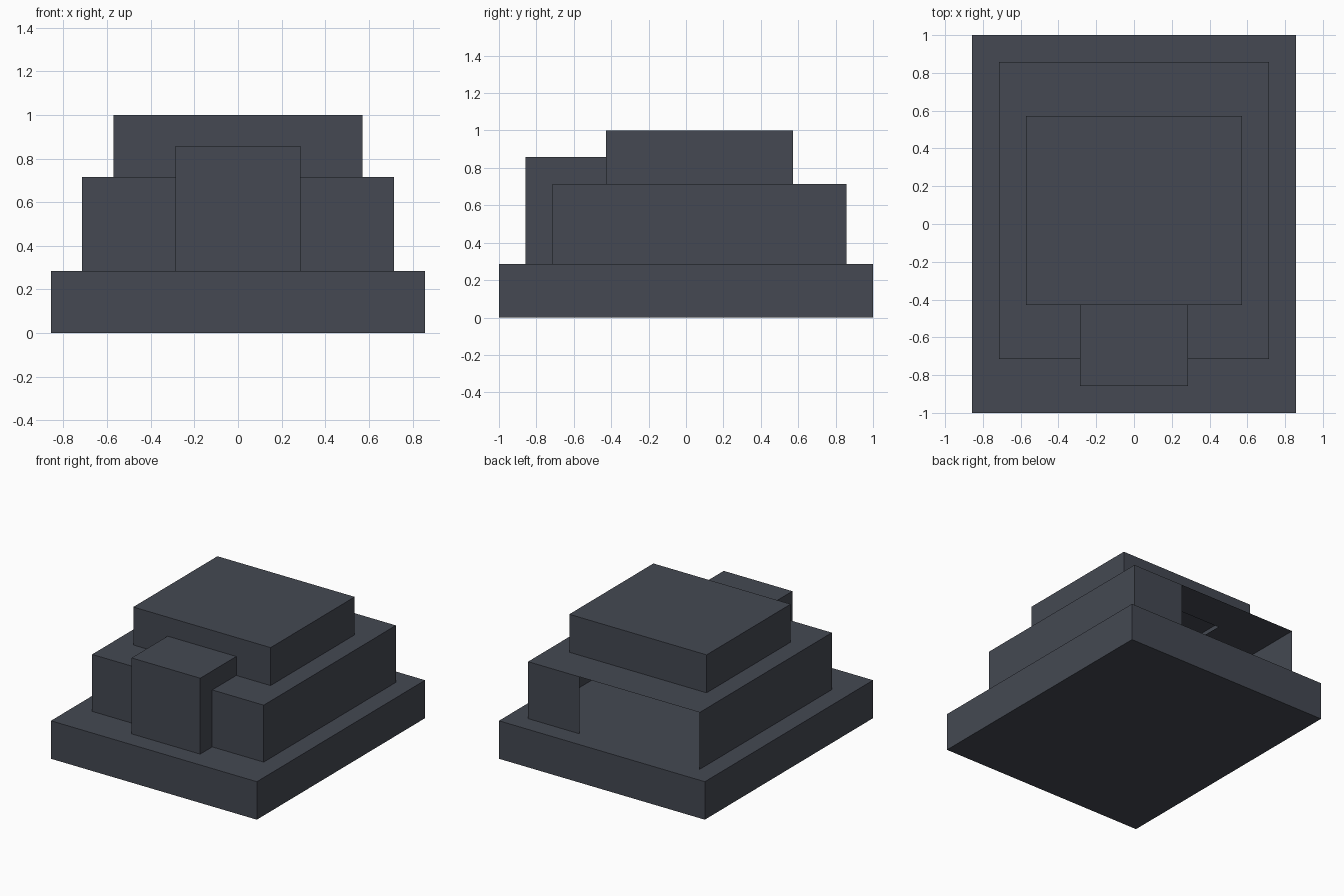
import bpy, bmesh

if "Cube" in bpy.data.objects:
    bpy.data.objects.remove(bpy.data.objects["Cube"])

U = 1 / 7  # modelling grid step

slate = bpy.data.materials.new("dark_slate")
slate.diffuse_color = (0.058, 0.066, 0.085, 1)
slate.use_nodes = True
slate.node_tree.nodes["Principled BSDF"].inputs["Base Color"].default_value = slate.diffuse_color


def sheet(name, polys, offset=(0, 0, 0)):
    """Thin-walled part from flat polygons given in grid steps."""
    bm = bmesh.new()
    for poly in polys:
        bm.faces.new([bm.verts.new([c * U for c in p]) for p in poly])
    bmesh.ops.remove_doubles(bm, verts=bm.verts, dist=1e-4)
    me = bpy.data.meshes.new(name)
    bm.to_mesh(me)
    bm.free()
    me.materials.append(slate)
    ob = bpy.data.objects.new(name, me)
    bpy.context.collection.objects.link(ob)
    return ob


def box(lo, hi, skip=""):
    """Box faces, without the sides named in skip (l r f k b t)."""
    (a, c, e), (b, d, f) = lo, hi
    sides = {
        "l": [(a, d, e), (a, c, e), (a, c, f), (a, d, f)],
        "r": [(b, c, e), (b, d, e), (b, d, f), (b, c, f)],
        "f": [(a, c, e), (b, c, e), (b, c, f), (a, c, f)],
        "k": [(b, d, e), (a, d, e), (a, d, f), (b, d, f)],
        "b": [(a, d, e), (b, d, e), (b, c, e), (a, c, e)],
        "t": [(a, c, f), (b, c, f), (b, d, f), (a, d, f)],
    }
    return [q for k, q in sides.items() if k not in skip]


def mirror_x(polys):
    return polys + [[(-x, y, z) for x, y, z in reversed(p)] for p in polys]


# Solid foundation slab
sheet("foundation", box((-6, -7, 0), (6, 7, 2)))

# Hollow main storey: side walls, front walls beside the porch, side roof strips
sheet("main_storey_walls", mirror_x([
    [(5, -5, 2), (5, 6, 2), (5, 6, 5), (5, -5, 5)],
    [(2, -5, 2), (5, -5, 2), (5, -5, 5), (2, -5, 5)],
    [(2, -5, 5), (5, -5, 5), (5, 6, 5), (2, 6, 5)],
]))
# Roof strip behind the stairwell hole
sheet("main_storey_back_roof", [[(-2, 4, 5), (2, 4, 5), (2, 6, 5), (-2, 6, 5)]])
# Back wall covers only one side, the rest is an open doorway
sheet("main_storey_back_wall", [[(5, 6, 2), (2, 6, 2), (2, 6, 5), (5, 6, 5)]])

# Upper storey, open underneath
sheet("upper_storey", box((-4, -3, 5), (4, 4, 7), "b"))

# Front porch block, stepped back over the main storey
side = [(2, -6, 2), (2, -5, 2), (2, -5, 5), (2, -3, 5), (2, -3, 6), (2, -6, 6)]
sheet("front_porch", mirror_x([side]) + box((-2, -6, 2), (2, -3, 6), "lrkb")[:1]
      + [[(-2, -6, 6), (2, -6, 6), (2, -3, 6), (-2, -3, 6)]])
